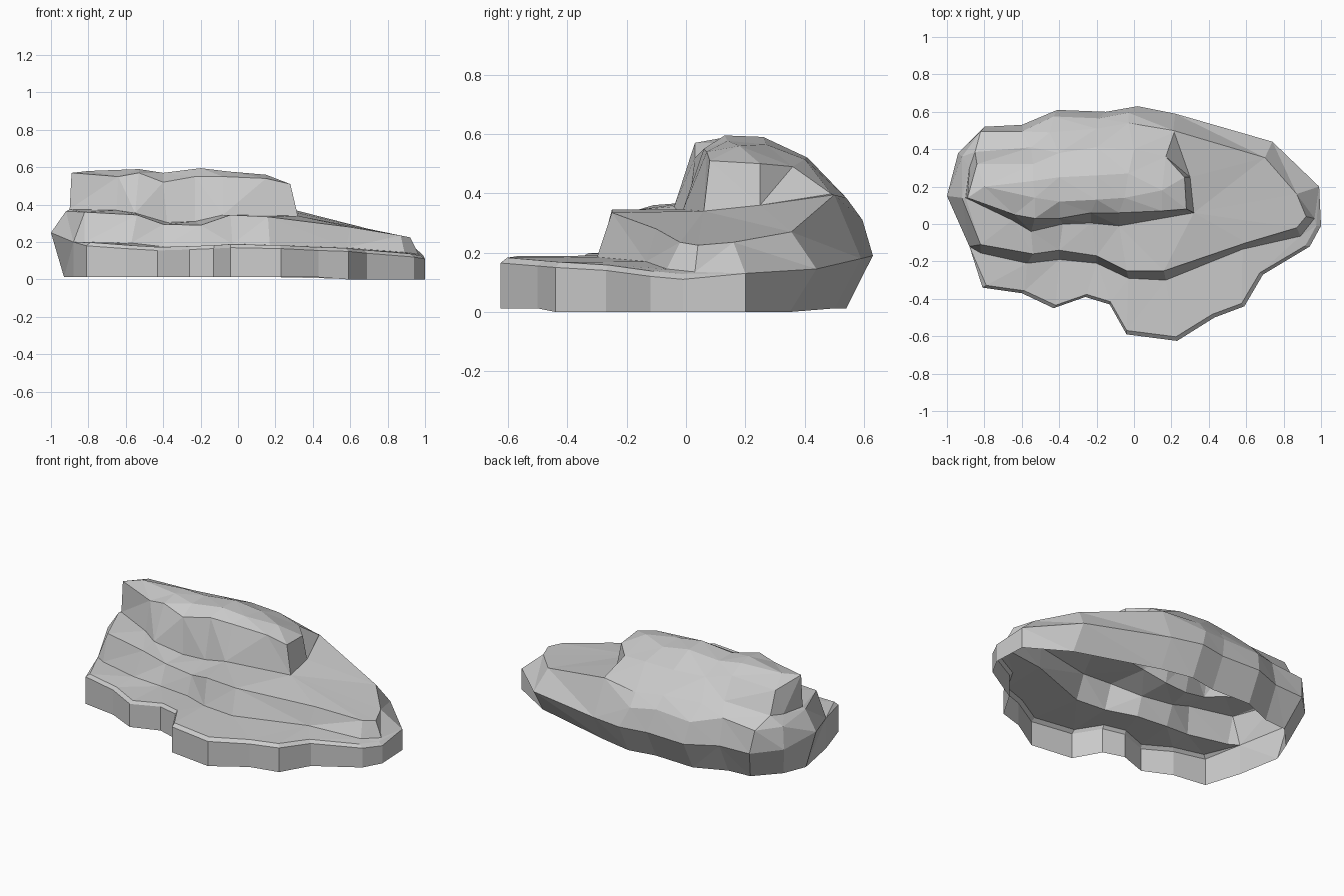
import bpy, bmesh
from mathutils import Vector

bm = bmesh.new()


def ring(points):
    return [bm.verts.new(p) for p in points]


def stitch(a, b):
    """Skin two closed loops with the set of shortest connecting edges."""
    a, b = a + a[:1], b + b[:1]
    n, m = len(a), len(b)
    cost, came = {(0, 0): 0}, {}
    for i in range(n):
        for j in range(m):
            opts = [p for p in ((i - 1, j), (i, j - 1)) if p in cost]
            if opts:
                came[i, j] = min(opts, key=cost.get)
                cost[i, j] = cost[came[i, j]] + (a[i].co - b[j].co).length
    i, j = n - 1, m - 1
    while (i, j) != (0, 0):
        pi, pj = came[i, j]
        tri = (a[pi], a[i], b[j]) if pi < i else (a[i], b[j], b[pj])
        if len(set(tri)) == 3 and not bm.faces.get(tri):
            bm.faces.new(tri)
        i, j = pi, pj


# All outlines run left, front, right, back.
# Widest rim of the lowest layer
rim_pts = [
    (-1, .15, .25), (-.88, -.12, .2), (-.81, -.34, .18), (-.6, -.37, .165),
    (-.43, -.45, .155), (-.26, -.39, .16), (-.13, -.43, .165), (-.04, -.59, .17),
    (.23, -.625, .165), (.43, -.5, .155), (.59, -.44, .15), (.69, -.27, .14),
    (.94, -.12, .12), (1, -.01, .11), (.99, .2, .13), (.74, .44, .145),
    (.22, .59, .18), (.02, .63, .19), (-.15, .6, .19), (-.41, .61, .19),
    (-.6, .53, .2), (-.8, .52, .2), (-.94, .38, .21)]
rim = ring(rim_pts)


# Open base, tucked in at the back and left
def base_point(p):
    x, y, z = p
    return (x * (.93 if x < -.7 and y > 0 else 1),
            y - (.09 if y > .3 else 0),
            0 if x > .5 else .012)


base = ring([base_point(p) for p in rim_pts])

# Thin worn lip along the front of the lowest layer
lip = rim[:2] + ring([(x * .975, y * .965, z + .018)
                      for x, y, z in rim_pts[2:14]]) + rim[14:]

# Foot and top edge of the middle layer
foot_mid = rim[:2] + ring([
    (-.82, -.155, .2), (-.57, -.21, .195), (-.4, -.19, .175), (-.2, -.21, .175),
    (-.03, -.29, .19), (.17, -.3, .185), (.58, -.135, .17), (.89, -.065, .145),
    (.965, .03, .135)]) + rim[14:]
top_mid = ring([
    (-.92, .14, .365), (-.82, -.11, .36), (-.54, -.16, .345), (-.4, -.14, .295),
    (-.2, -.17, .29), (-.04, -.25, .345), (.16, -.25, .335), (.6, -.1, .28),
    (.87, -.02, .235), (.92, .04, .225), (.87, .16, .235), (.7, .355, .27),
    (.21, .5, .395), (-.03, .595, .31), (-.19, .565, .33), (-.43, .575, .32),
    (-.6, .495, .36), (-.82, .495, .34), (-.92, .36, .34)])

# Foot and top edge of the upper layer
foot_up = ring([
    (-.9, .14, .375), (-.65, .02, .37), (-.55, -.04, .355), (-.38, 0, .305),
    (-.23, .005, .31), (-.08, -.01, .345), (.32, .06, .34), (.3, .25, .36),
    (.215, .49, .398), (-.03, .54, .385), (-.2, .51, .4), (-.45, .49, .41),
    (-.55, .41, .42), (-.85, .385, .4), (-.88, .3, .385)])
top_up = ring([
    (-.89, .14, .57), (-.64, .05, .55), (-.53, .03, .57), (-.4, .03, .52),
    (-.23, .06, .55), (-.08, .06, .55), (.15, .07, .54), (.28, .08, .51),
    (.27, .25, .5), (.17, .36, .49), (0, .4, .515), (-.2, .41, .52),
    (-.4, .38, .52), (-.54, .32, .54), (-.84, .32, .53)])

# Gently domed summit
crest = ring([
    (-.8, .2, .58), (-.53, .14, .59), (-.4, .12, .57), (-.2, .13, .595),
    (-.05, .14, .577), (.15, .18, .56), (-.03, .27, .565), (-.2, .26, .59),
    (-.4, .25, .57), (-.54, .23, .585)])

layers = [base, rim, lip, foot_mid, top_mid, foot_up, top_up, crest]
for lower, upper in zip(layers, layers[1:]):
    stitch(lower, upper)
cap = bm.faces.new(crest)
bmesh.ops.triangulate(bm, faces=[cap])

mesh = bpy.data.meshes.new("layered_rock")
bm.to_mesh(mesh)
bm.free()
rock = bpy.data.objects.new("layered_rock", mesh)
bpy.context.collection.objects.link(rock)
